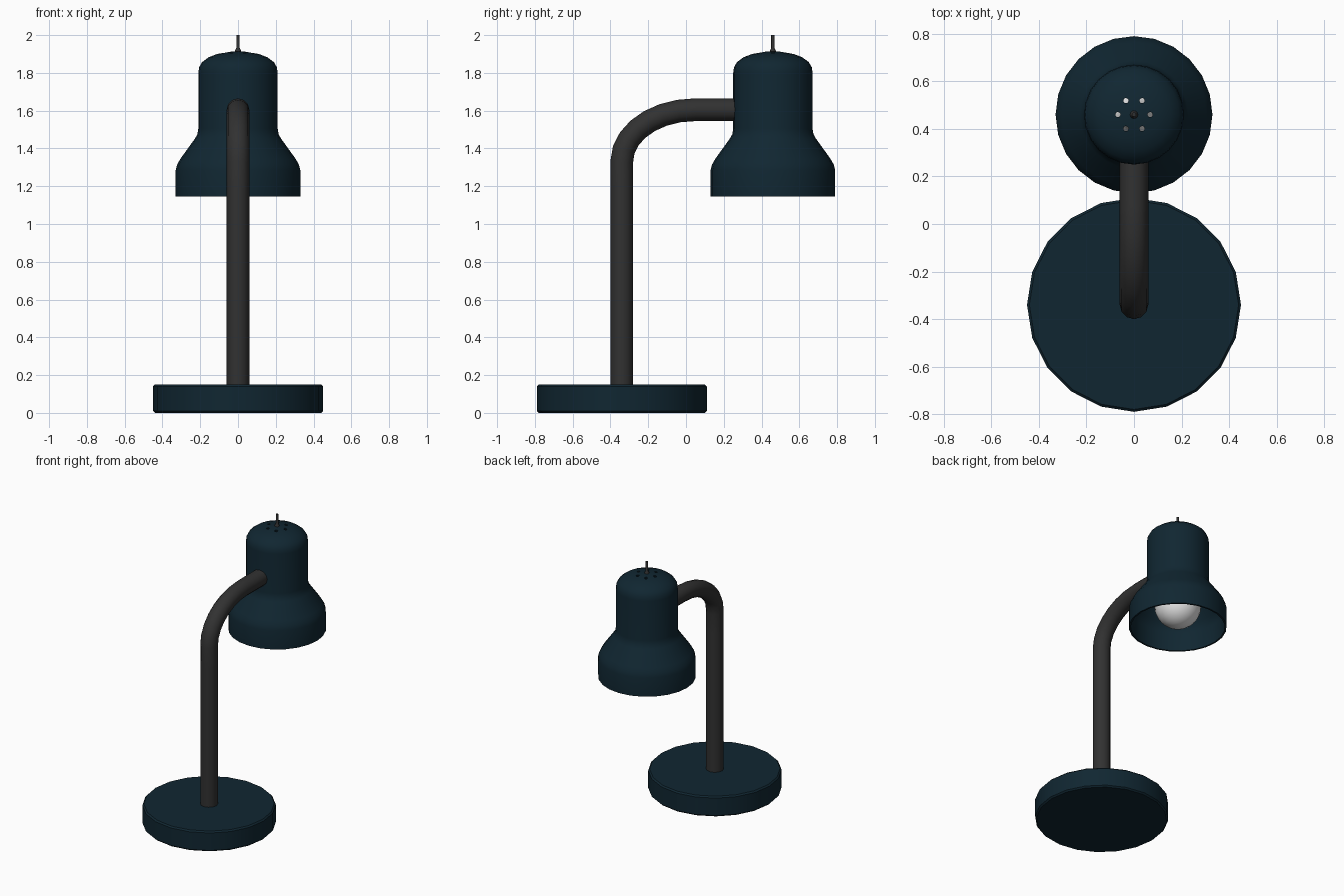
import bpy, bmesh, math
from mathutils import Vector

if "Cube" in bpy.data.objects:
    bpy.data.objects.remove(bpy.data.objects["Cube"])

BASE_Y, SHADE_Y = -0.34, 0.46


def material(name, rgb):
    m = bpy.data.materials.new(name)
    m.diffuse_color = (*rgb, 1)
    m.use_nodes = True
    m.node_tree.nodes["Principled BSDF"].inputs["Base Color"].default_value = m.diffuse_color
    return m


TEAL = material("dark teal paint", (0.0052, 0.0195, 0.031))
GREY = material("charcoal metal", (0.031, 0.031, 0.031))
WHITE = material("white glass", (0.8, 0.8, 0.8))


def smooth(ob, angle=35):
    bpy.ops.object.select_all(action='DESELECT')
    ob.select_set(True)
    bpy.context.view_layer.objects.active = ob
    bpy.ops.object.shade_smooth_by_angle(angle=math.radians(angle))


def lathe(name, profile, y, sides, mat):
    """Revolve (radius, z) points about a vertical axis; r = 0 makes a pole."""
    bm = bmesh.new()
    rings = []
    for r, z in profile:
        if r == 0:
            rings.append([bm.verts.new((0, y, z))])
        else:
            rings.append([bm.verts.new((r * math.cos(2 * math.pi * i / sides),
                                        y + r * math.sin(2 * math.pi * i / sides), z))
                          for i in range(sides)])
    for a, b in zip(rings, rings[1:]):
        if len(a) == len(b) == 1:
            continue
        for i in range(sides):
            j = (i + 1) % sides
            quad = [a[i % len(a)], a[j % len(a)], b[j % len(b)], b[i % len(b)]]
            bm.faces.new(list(dict.fromkeys(quad)))
    bmesh.ops.remove_doubles(bm, verts=bm.verts, dist=1e-5)
    bmesh.ops.recalc_face_normals(bm, faces=bm.faces)
    me = bpy.data.meshes.new(name)
    bm.to_mesh(me)
    bm.free()
    me.materials.append(mat)
    ob = bpy.data.objects.new(name, me)
    bpy.context.collection.objects.link(ob)
    return ob


# Round base with a slightly eased edge
base = lathe("base", [(0, 0), (0.44, 0), (0.45, 0.01), (0.45, 0.14), (0.44, 0.15), (0, 0.15)],
             BASE_Y, 20, TEAL)
smooth(base)

# Bent arm: swept bezier tube
curve = bpy.data.curves.new("arm", 'CURVE')
curve.dimensions = '3D'
curve.bevel_depth = 0.06
curve.bevel_resolution = 4
curve.resolution_u = 7
curve.use_fill_caps = True
sp = curve.splines.new('BEZIER')
path = [((-0.34, 0.14), (0, 0.02), (0, 0.3)), ((-0.34, 1.33), (0, 0.3), (0, 0.152)),
        ((0.05, 1.605), (0.215, 0), (0.06, 0)), ((0.27, 1.605), (0.06, 0), (0.02, 0))]
sp.bezier_points.add(len(path) - 1)
for p, (co, back, ahead) in zip(sp.bezier_points, path):
    p.handle_left_type = p.handle_right_type = 'FREE'
    p.co = Vector((0, *co))
    p.handle_left = p.co - Vector((0, *back))
    p.handle_right = p.co + Vector((0, *ahead))
curve.materials.append(GREY)
arm = bpy.data.objects.new("arm", curve)
bpy.context.collection.objects.link(arm)
bpy.ops.object.select_all(action='DESELECT')
arm.select_set(True)
bpy.context.view_layer.objects.active = arm
bpy.ops.object.convert(target='MESH')
smooth(bpy.context.view_layer.objects.active, 40)

# Bell shade: thin closed shell, outer wall then inner wall then back to the rim
outer = [(0.33, 1.145), (0.33, 1.285), (0.322, 1.315), (0.305, 1.345), (0.228, 1.452),
         (0.215, 1.475), (0.21, 1.505), (0.21, 1.80), (0.206, 1.83), (0.19, 1.857),
         (0.155, 1.883), (0.11, 1.90), (0.04, 1.912), (0, 1.914)]
inner = [(max(r - 0.012, 0), z - (0.012 if z > 1.81 else 0)) for r, z in reversed(outer)]
shade = lathe("shade", outer + inner + outer[:1], SHADE_Y, 24, TEAL)

# Ring of six vent holes cut through the crown
bm = bmesh.new()
for i in range(6):
    a = math.pi * i / 3
    d = bmesh.ops.create_cone(bm, cap_ends=True, segments=10, radius1=0.011,
                              radius2=0.011, depth=0.14)
    bmesh.ops.translate(bm, verts=d["verts"],
                        vec=(0.068 * math.cos(a), SHADE_Y + 0.068 * math.sin(a), 1.90))
me = bpy.data.meshes.new("vent_cutter")
bm.to_mesh(me)
bm.free()
me.materials.append(TEAL)
cutter = bpy.data.objects.new("vent_cutter", me)
bpy.context.collection.objects.link(cutter)
cutter.hide_render = True
mod = shade.modifiers.new("vents", 'BOOLEAN')
mod.operation = 'DIFFERENCE'
mod.solver = 'EXACT'
mod.object = cutter
bpy.context.view_layer.objects.active = shade
bpy.ops.object.modifier_apply(modifier=mod.name)
bpy.data.objects.remove(cutter)
smooth(shade)

# Bulb: globe with a tapering neck
globe = [(0.158 * math.sin(t), 1.31 - 0.158 * math.cos(t))
         for t in [math.radians(15 * k) for k in range(1, 10)]]
bulb = lathe("bulb", [(0, 1.152)] + globe + [(0.07, 1.48), (0.05, 1.53), (0.05, 1.62), (0, 1.62)],
             SHADE_Y, 24, WHITE)
smooth(bulb, 50)

# Socket hanging from the crown, and the short cord on top
socket = lathe("socket", [(0, 1.60), (0.055, 1.60), (0.055, 1.78), (0.03, 1.80), (0.03, 1.904), (0, 1.904)],
               SHADE_Y, 16, GREY)
smooth(socket)
cord = lathe("cord", [(0, 1.905), (0.018, 1.905), (0.016, 1.918), (0.009, 1.932), (0.009, 2.0), (0, 2.0)],
             SHADE_Y, 12, GREY)
smooth(cord)
